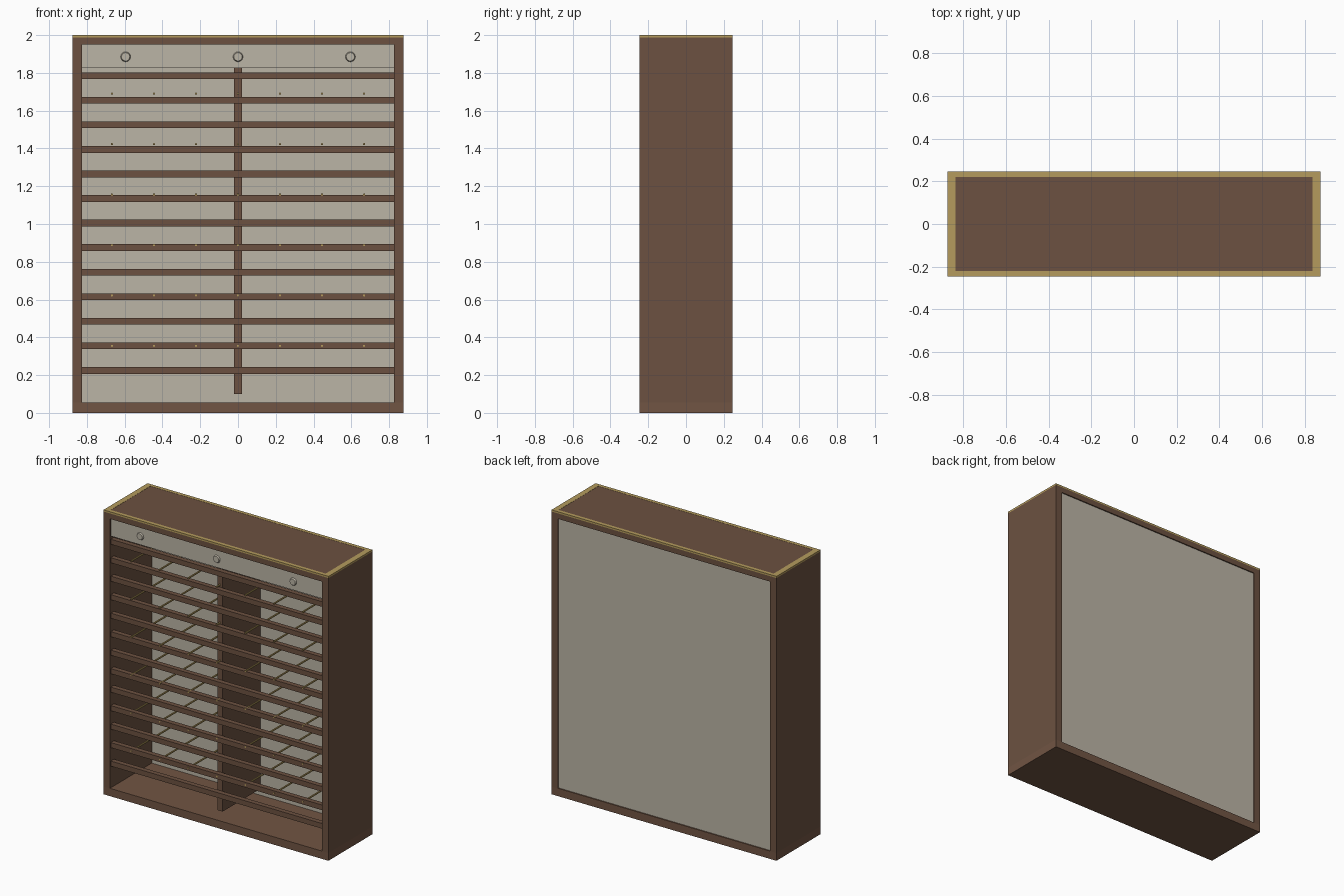
import bpy, bmesh, math
from mathutils import Matrix

if "Cube" in bpy.data.objects:
    bpy.data.objects.remove(bpy.data.objects["Cube"])

def mat(name, rgb):
    m = bpy.data.materials.new(name)
    m.diffuse_color = (*rgb, 1)
    m.use_nodes = True
    m.node_tree.nodes["Principled BSDF"].inputs["Base Color"].default_value = m.diffuse_color
    return m

WOOD = mat("brown wood", (0.150, 0.083, 0.052))
BASE = mat("light brown wood", (0.165, 0.090, 0.056))
PANEL = mat("warm grey panel", (0.50, 0.46, 0.38))
BRASS = mat("brass", (0.46, 0.33, 0.11))

def finish(name, bm, m):
    me = bpy.data.meshes.new(name)
    bm.to_mesh(me)
    bm.free()
    me.materials.append(m)
    ob = bpy.data.objects.new(name, me)
    bpy.context.collection.objects.link(ob)
    return ob

def box(name, x0, x1, y0, y1, z0, z1, m):
    bm = bmesh.new()
    bmesh.ops.create_cube(bm, size=1)
    for v in bm.verts:
        v.co = ((x0 + x1) / 2 + v.co.x * (x1 - x0),
                (y0 + y1) / 2 + v.co.y * (y1 - y0),
                (z0 + z1) / 2 + v.co.z * (z1 - z0))
    return finish(name, bm, m)

def rod(name, x, z, y0, y1, r, m, sides, tip=None):
    # cylinder lying along y, y0 is the front end
    bm = bmesh.new()
    bmesh.ops.create_cone(bm, cap_ends=True, segments=sides, radius1=r,
                          radius2=r if tip is None else tip, depth=y1 - y0)
    bm.transform(Matrix.Translation((x, (y0 + y1) / 2, z)) @
                 Matrix.Rotation(math.pi / 2, 4, 'X'))
    return finish(name, bm, m)

W, D, T = 0.875, 0.245, 0.05
IN = W - T

# carcass
box("base_board", -W, W, -D, D, 0, 0.055, BASE)
for s, side in ((-1, "left"), (1, "right")):
    a, b = sorted((s * IN, s * W))
    box(side + "_side", a, b, -D, D, 0.055, 1.988, WOOD)
box("top_board", -IN, IN, -D, D, 1.95, 1.988, WOOD)
box("top_inlay", -0.836, 0.836, -0.22, 0.22, 1.988, 1.999, WOOD)
box("back_panel", -IN, IN, 0.22, 0.237, 0.055, 1.95, PANEL)

# brass edging around the top
for s, side in ((-1, "front"), (1, "back")):
    a, b = sorted((s * 0.22, s * D))
    box(side + "_top_trim", -W, W, a, b, 1.988, 2.0, BRASS)
for s, side in ((-1, "left"), (1, "right")):
    a, b = sorted((s * 0.836, s * W))
    box(side + "_top_trim", a, b, -0.22, 0.22, 1.988, 2.0, BRASS)

# centre divider
box("divider", -0.02, 0.02, -0.2, 0.22, 0.1, 1.83, WOOD)

# header panel with three round buttons
box("header_panel", -IN, IN, -0.235, -0.205, 1.825, 1.95, PANEL)
for i in range(3):
    rod("header_button", (i - 1) * 0.595, 1.885, -0.245, -0.234, 0.027, PANEL, 16, 0.022)

# front slats
for i in range(13):
    z = 0.225 + 0.13 * i
    box("slat", -IN, IN, -0.235, -0.2, z - 0.018, z + 0.018, WOOD)

# brass rods running front to back
for r in range(6):
    for c in range(7):
        rod("rod", (c - 3) * 0.2225, 0.355 + 0.267 * r, -0.236, 0.222, 0.006, BRASS, 8)
